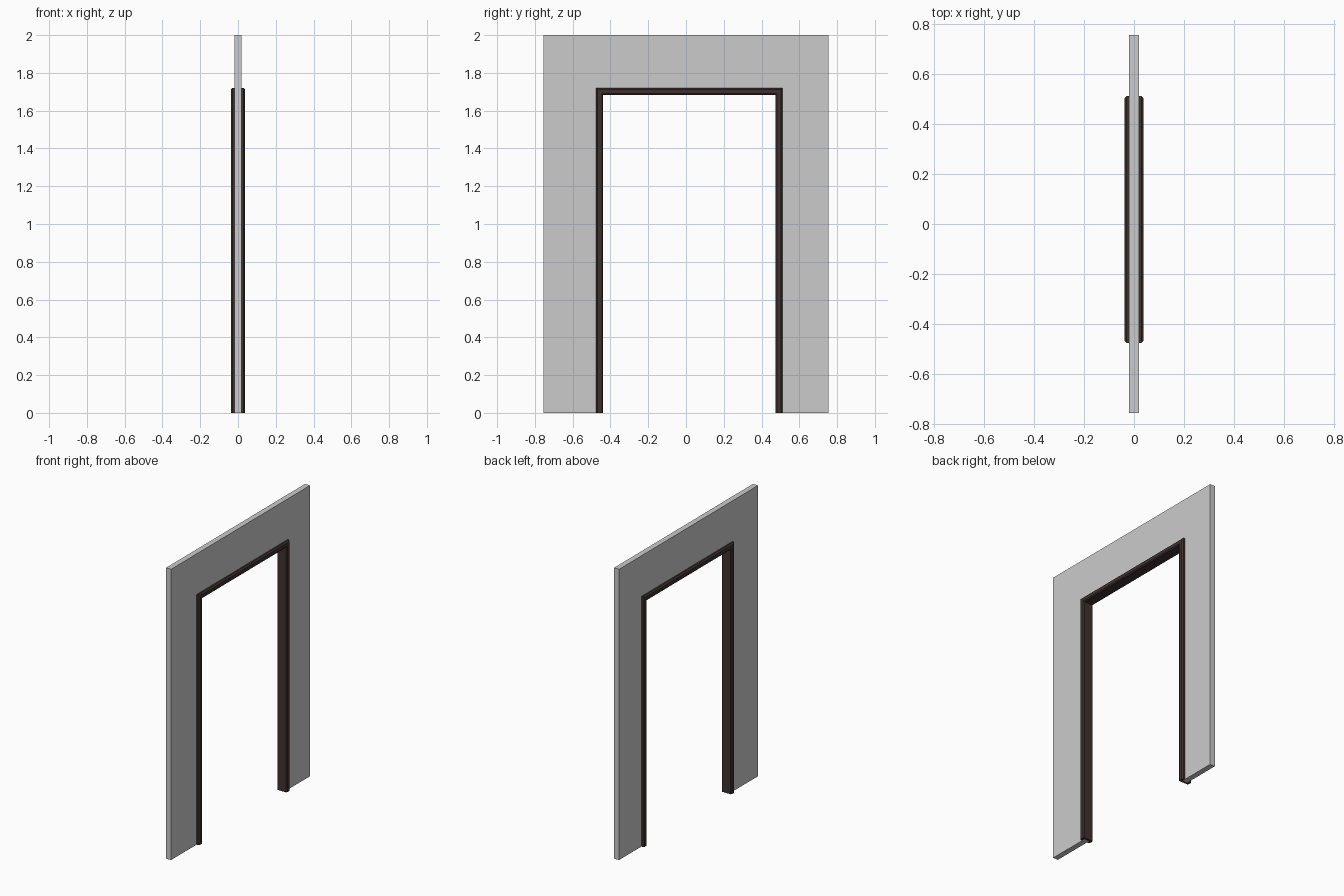
import bpy, bmesh

if "Cube" in bpy.data.objects:
    bpy.data.objects.remove(bpy.data.objects["Cube"])

def material(name, rgb):
    m = bpy.data.materials.new(name)
    m.diffuse_color = (*rgb, 1)
    m.use_nodes = True
    m.node_tree.nodes["Principled BSDF"].inputs["Base Color"].default_value = m.diffuse_color
    return m

WALL = material("wall grey", (0.60, 0.60, 0.60))
WOOD = material("dark brown wood", (0.048, 0.032, 0.029))

def make_object(name, bm, mat):
    bmesh.ops.recalc_face_normals(bm, faces=bm.faces)
    me = bpy.data.meshes.new(name)
    bm.to_mesh(me)
    bm.free()
    me.materials.append(mat)
    ob = bpy.data.objects.new(name, me)
    bpy.context.collection.objects.link(ob)
    return ob

# Opening measured at the outer edge of the frame
Y0, Y1, TOP = -0.476, 0.511, 1.721

def sweep(profile):
    """Sweep a closed (x, inset) profile up, across and down the opening."""
    bm = bmesh.new()
    rings = []
    for path in (lambda d: (Y0 + d, 0), lambda d: (Y0 + d, TOP - d),
                 lambda d: (Y1 - d, TOP - d), lambda d: (Y1 - d, 0)):
        rings.append([bm.verts.new((x, *path(d))) for x, d in profile])
    n = len(profile)
    for a, b in zip(rings, rings[1:]):
        for i in range(n):
            j = (i + 1) % n
            bm.faces.new((a[i], a[j], b[j], b[i]))
    bm.faces.new(rings[0])
    bm.faces.new(rings[-1])
    return bm

# Wall slab with the doorway notch, edge tucked against the frame
W, H, T, IN = 0.755, 2.0, 0.019, 0.02
outline = [(-W, 0), (-W, H), (W, H), (W, 0),
           (Y1 - IN, 0), (Y1 - IN, TOP - IN), (Y0 + IN, TOP - IN), (Y0 + IN, 0)]
bm = bmesh.new()
face = bm.faces.new([bm.verts.new((-T, y, z)) for y, z in outline])
ext = bmesh.ops.extrude_face_region(bm, geom=[face])
bmesh.ops.translate(bm, vec=(2 * T, 0, 0),
                    verts=[v for v in ext["geom"] if isinstance(v, bmesh.types.BMVert)])
make_object("wall", bm, WALL)

# Door frame: lining plus chamfered casings that lap over both wall faces
half = [(T, IN), (T, 0), (0.029, 0), (0.038, 0.008), (0.038, 0.030), (0.033, 0.037)]
profile = half + [(-x, d) for x, d in reversed(half)]
make_object("door_frame", sweep(profile), WOOD)
